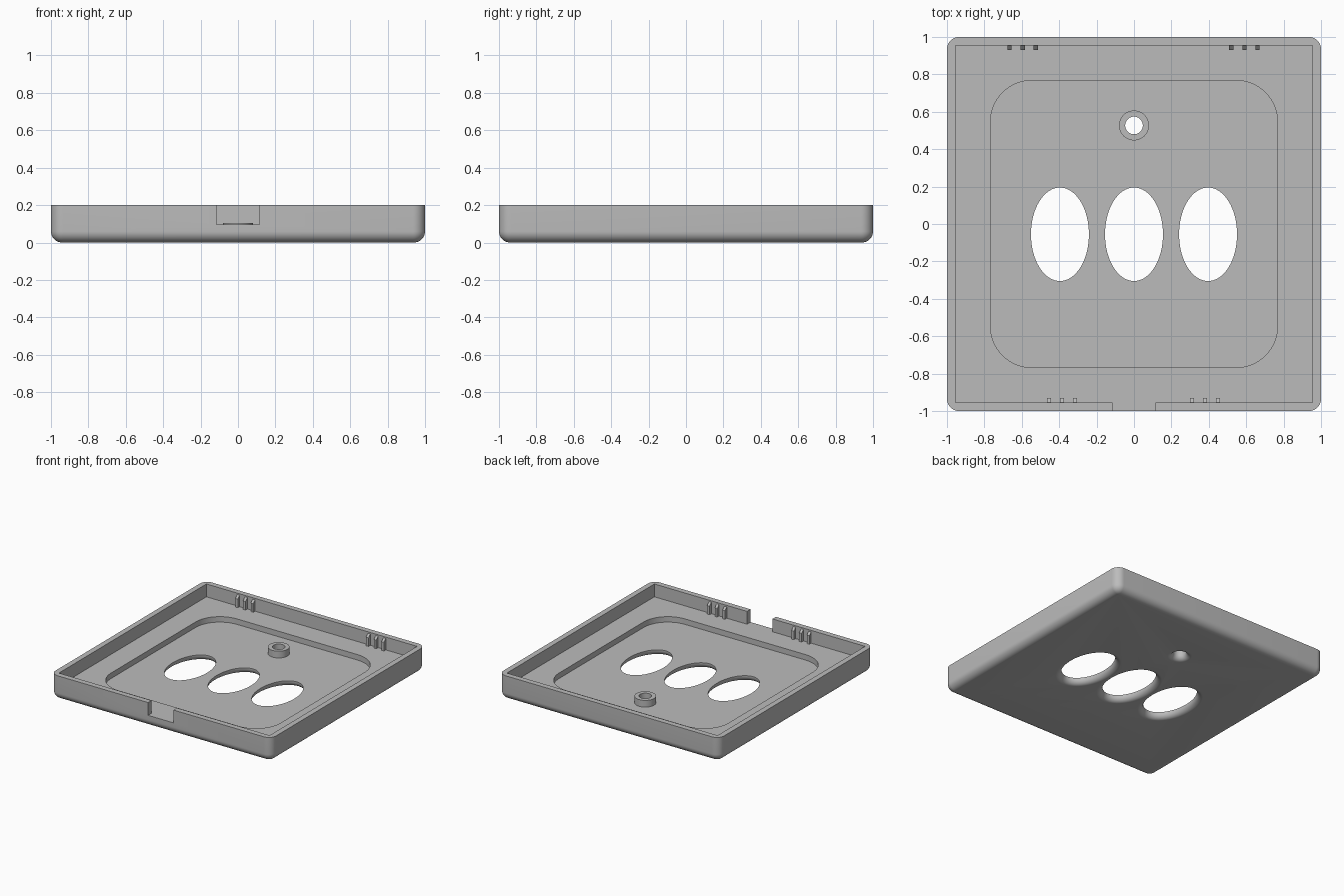
import bpy, bmesh, math

if "Cube" in bpy.data.objects:
    bpy.data.objects.remove(bpy.data.objects["Cube"])

FLOOR, RECESS, TOP = 0.095, 0.05, 0.2   # ledge floor, sunken floor, rim heights

grey = bpy.data.materials.new("plain grey")
grey.diffuse_color = (0.5, 0.5, 0.5, 1)
grey.use_nodes = True
grey.node_tree.nodes["Principled BSDF"].inputs["Base Color"].default_value = grey.diffuse_color


def rounded_rect(half, r, n=10):
    c = half - r
    return [(sx * c + r * math.cos(a), sy * c + r * math.sin(a))
            for k, (sx, sy) in enumerate([(1, 1), (-1, 1), (-1, -1), (1, -1)])
            for a in [(k + i / n) * math.pi / 2 for i in range(n + 1)]]


def ellipse(cx, cy, rx, ry, n=64):
    return [(cx + rx * math.cos(2 * math.pi * i / n),
             cy + ry * math.sin(2 * math.pi * i / n)) for i in range(n)]


def loft(name, rings):
    """Closed solid through a stack of (outline, z) rings."""
    bm = bmesh.new()
    loops = [[bm.verts.new((x, y, z)) for x, y in pts] for pts, z in rings]
    for a, b in zip(loops, loops[1:]):
        for i in range(len(a)):
            j = (i + 1) % len(a)
            bm.faces.new((a[i], a[j], b[j], b[i]))
    bm.faces.new(loops[0][::-1])
    bm.faces.new(loops[-1])
    me = bpy.data.meshes.new(name)
    bm.to_mesh(me)
    bm.free()
    me.materials.append(grey)
    ob = bpy.data.objects.new(name, me)
    bpy.context.collection.objects.link(ob)
    return ob


def box(name, x0, x1, y0, y1, z0, z1):
    pts = [(x0, y0), (x1, y0), (x1, y1), (x0, y1)]
    return loft(name, [(pts, z0), (pts, z1)])


def combine(target, tool, op):
    mod = target.modifiers.new(op, 'BOOLEAN')
    mod.operation, mod.solver, mod.object = op, 'EXACT', tool
    bpy.context.view_layer.objects.active = target
    bpy.ops.object.modifier_apply(modifier=mod.name)
    bpy.data.objects.remove(tool)


def flared_hole(cx, cy, rx, ry, f=0.045, n=8):
    """Cutter whose lower edge rounds outwards."""
    rings = [(ellipse(cx, cy, rx + f, ry + f), -0.02)]
    for i in range(n + 1):
        a = i / n * math.pi / 2
        o = f * (1 - math.sin(a))
        rings.append((ellipse(cx, cy, rx + o, ry + o), f * (1 - math.cos(a))))
    rings.append((ellipse(cx, cy, rx, ry), 0.3))
    return loft("hole_cutter", rings)


# Outer tray with rounded corners and rounded lower edge
R, N = 0.06, 10
rings = []
for i in range(N + 1):
    a = i / N * math.pi / 2
    inset = R * (1 - math.sin(a))
    rings.append((rounded_rect(1 - inset, R + 0.005 - inset), R * (1 - math.cos(a))))
rings.append((rounded_rect(1, R + 0.005), TOP))
tray = loft("tray", rings)

# Inner cavity, sunken panel and front notch
combine(tray, box("cavity", -0.955, 0.955, -0.955, 0.955, FLOOR, 0.3), 'DIFFERENCE')
panel = rounded_rect(0.767, 0.22, 16)
combine(tray, loft("panel", [(panel, RECESS), (panel, 0.3)]), 'DIFFERENCE')
combine(tray, box("notch", -0.115, 0.115, -1.1, -0.9, FLOOR, 0.3), 'DIFFERENCE')

# Screw boss on the sunken panel
ring = ellipse(0, 0.527, 0.08, 0.08, 48)
combine(tray, loft("boss", [(ring, 0.047), (ring, 0.105)]), 'UNION')

# Oval openings and screw hole
for x in (-0.396, 0, 0.396):
    combine(tray, flared_hole(x, -0.055, 0.155, 0.25), 'DIFFERENCE')
combine(tray, flared_hole(0, 0.527, 0.047, 0.047), 'DIFFERENCE')

bpy.ops.object.select_all(action='DESELECT')
tray.select_set(True)
bpy.context.view_layer.objects.active = tray
bpy.ops.object.shade_smooth_by_angle(angle=math.radians(30))


# Small ribs with sloped tops along the front and back walls
def rib(name, x, side):
    w, root, tip = 0.011, side * 0.957, side * 0.931
    foot = [(x - w, root), (x + w, root), (x + w, tip), (x - w, tip)]
    if side > 0:
        foot.reverse()
    ob = loft(name, [(foot, FLOOR - 0.002), (foot, 0.165)])
    for v in ob.data.vertices:
        if v.co.z > 0.1 and abs(v.co.y) > 0.95:
            v.co.z = 0.19
    bm = bmesh.new()
    bm.from_mesh(ob.data)
    bmesh.ops.recalc_face_normals(bm, faces=bm.faces)
    bm.to_mesh(ob.data)
    bm.free()


for side, name, centres in ((1, "back_rib", (-0.595, 0.59)),
                            (-1, "front_rib", (-0.385, 0.38))):
    for c in centres:
        for k in (-1, 0, 1):
            rib(name, c + 0.07 * k, side)
